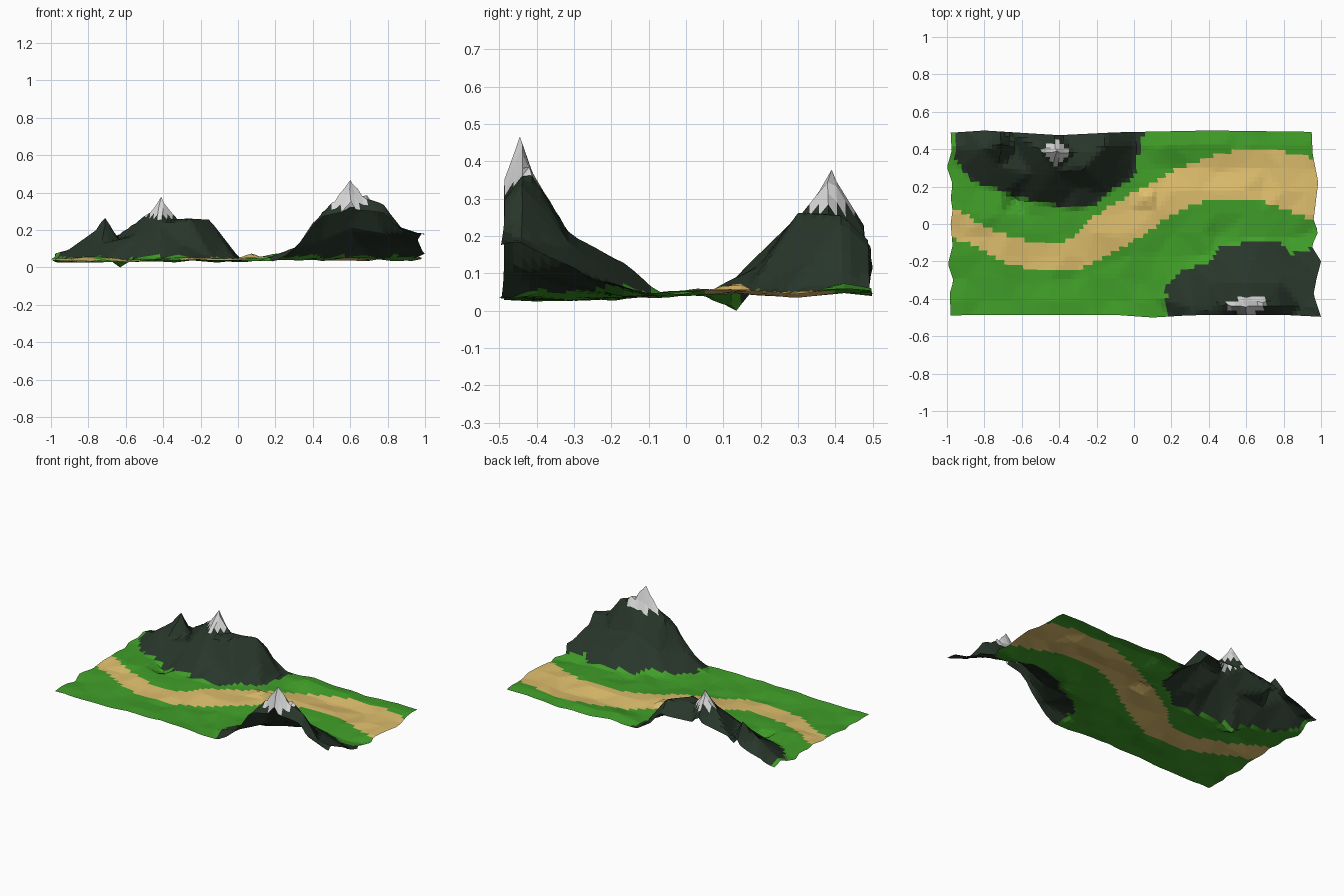
import bpy, random
from mathutils import Vector
from mathutils.geometry import delaunay_2d_cdt
from mathutils.bvhtree import BVHTree

if "Cube" in bpy.data.objects:
    bpy.data.objects.remove(bpy.data.objects["Cube"])

random.seed(4)


def interp(pts, t):
    """Piecewise-linear curve through (t, value) points."""
    if t <= pts[0][0]:
        return pts[0][1]
    for (a, va), (b, vb) in zip(pts, pts[1:]):
        if t <= b:
            return va + (vb - va) * (t - a) / (b - a)
    return pts[-1][1]


def material(name, rgb):
    m = bpy.data.materials.new(name)
    m.diffuse_color = (*rgb, 1)
    m.use_nodes = True
    m.node_tree.nodes["Principled BSDF"].inputs["Base Color"].default_value = m.diffuse_color
    return m


# outlines in plan: the sandy path and the feet of both mountains
path_top = [(-1, .08), (-.9, .06), (-.8, -.02), (-.5, -.11), (-.4, -.1), (-.3, -.05),
            (-.2, .05), (0, .17), (.2, .28), (.4, .36), (.6, .405), (.75, .4), (1, .34)]
path_low = [(-1, -.06), (-.9, -.1), (-.7, -.2), (-.55, -.245), (-.3, -.245), (-.2, -.2),
            (0, -.09), (.2, .05), (.4, .135), (.6, .14), (.75, .1), (1, .01)]
back_foot = [(-.96, .6), (-.95, .33), (-.85, .22), (-.7, .18), (-.6, .14), (-.4, .1),
             (-.2, .1), (-.15, .17), (0, .24), (.03, .4), (.07, .6)]
front_foot = [(.165, -.6), (.175, -.32), (.25, -.25), (.4, -.2), (.45, -.13), (.6, -.1),
              (.77, -.09), (.84, -.16), (.93, -.14), (1, -.03)]
# mean floor height across the valley
floor = [(-.5, .038), (-.4, .034), (-.13, .036), (0, .048), (.15, .05), (.3, .043),
         (.4, .055), (.5, .045)]

# ridge points of the back and front mountains
ridges = [(-.41, .39, .378), (-.50, .40, .275), (-.33, .38, .26), (-.26, .30, .262),
          (-.15, .42, .255), (-.71, .43, .265), (-.63, .40, .15), (-.80, .40, .17),
          (-.90, .40, .10), (-.72, .30, .13), (-.55, .27, .17), (-.42, .28, .235),
          (-.30, .20, .125), (-.08, .34, .14), (-.42, .53, .15), (-.71, .53, .13),
          (-.15, .53, .15), (-.92, .53, .06), (.01, .53, .05),
          (.60, -.445, .467), (.50, -.43, .345), (.69, -.42, .385), (.60, -.395, .325),
          (.60, -.52, .27), (.45, -.42, .295), (.40, -.46, .24), (.31, -.45, .11),
          (.78, -.44, .335), (.89, -.44, .19), (1.03, -.46, .185), (.60, -.31, .205),
          (.78, -.31, .175), (.43, -.31, .13), (.64, -.16, .125), (.80, -.21, .115),
          (1.03, -.30, .10), (.80, -.52, .25), (.42, -.52, .23), (1.03, -.52, .17)]
pts = [Vector(p) for p in ridges]

# foot of each mountain, where the slope meets the valley floor
pts += [Vector((x, interp(back_foot, x) - .01, .05)) for x in (-.93, -.82, -.7, -.55, -.4, -.25, -.14)]
pts += [Vector((x, y, .05)) for x, y in ((-.02, .25), (.0, .33), (.01, .43))]
pts += [Vector((x, interp(front_foot, x) + .02, .05)) for x in (.2, .3, .42, .55, .7, .83)]

# rolling valley floor, kept clear of the mountains
low_tip = Vector((-.63, .135, .0))
pts += [low_tip] + [Vector(p) for p in ((.08, .14, .078), (.2, .42, .075), (-.8, .02, .06))]
for i in range(19):
    for j in range(10):
        x, y = -1.03 + 2.06 * i / 18, -.53 + 1.06 * j / 9
        if 0 < i < 18:
            x += random.uniform(-.025, .025)
        if 0 < j < 9:
            y += random.uniform(-.02, .02)
        if (-.96 < x < .05 and y > interp(back_foot, x) + .01) or \
           (x > .24 and y < interp(front_foot, x) - .01):
            continue
        if min((Vector((x, y)) - p.xy).length for p in pts) > .055:
            pts.append(Vector((x, y, interp(floor, y) + random.uniform(-.01, .01))))

# facet the points, then sample them on a fine sheet
flat, _, tris, ids, _, _ = delaunay_2d_cdt([p.xy for p in pts], [], [], 0, 1e-5)
tree = BVHTree.FromPolygons([(v.x, v.y, pts[k[0]].z) for v, k in zip(flat, ids)], tris)


def height(x, y):
    hit = tree.ray_cast(Vector((x, y, 5)), Vector((0, 0, -1)))[0]
    return hit.z if hit else .04


left = [(-.5, -.98), (-.38, -.985), (-.31, -.965), (-.22, -.995), (-.12, -.97), (0, -.98),
        (.08, -.97), (.14, -.98), (.22, -.97), (.31, -1), (.4, -.975), (.5, -.98)]
right = [(-.5, 1), (-.38, .96), (-.3, .975), (-.2, 1), (-.12, .95), (-.04, .985),
         (.02, .96), (.23, .985), (.38, .955), (.5, .95)]
NX, NY = 80, 40
verts = []
for j in range(NY + 1):
    v = -.5 + j / NY
    for i in range(NX + 1):
        x = interp(left, v) + (interp(right, v) - interp(left, v)) * i / NX
        bottom = interp([(-.98, -.488), (-.1, -.486), (.1, -.5), (.3, -.488), (.8, -.486), (1, -.496)], x)
        top = interp([(-.98, .488), (-.8, .5), (-.4, .475), (-.1, .49), (.4, .5), (1, .492)], x)
        y = bottom + (top - bottom) * j / NY
        verts.append(Vector((x, y, height(x, y))))

# pull the nearest sheet vertex onto each summit and the lowest dip
for p in [q for q in pts if q.z > .26 and abs(q.y) < .48] + [low_tip]:
    near = min(verts, key=lambda w: (w.xy - p.xy).length)
    near.xyz = p
W = NX + 1
faces = [(j * W + i, j * W + i + 1, (j + 1) * W + i + 1, (j + 1) * W + i)
         for j in range(NY) for i in range(NX)]
mesh = bpy.data.meshes.new("mountain_valley")
mesh.from_pydata(verts, [], faces)
terrain = bpy.data.objects.new("mountain_valley", mesh)
bpy.context.collection.objects.link(terrain)

# grass, path, rock and snow by plan position and height
for name, rgb in (("grass_green", (.052, .345, .022)), ("path_sand", (.74, .52, .155)),
                  ("dark_rock", (.021, .037, .023)), ("snow_white", (.7, .7, .7))):
    mesh.materials.append(material(name, rgb))
for f in mesh.polygons:
    x, y, z = f.center
    f.use_smooth = False
    if -.95 < x < .05 and y > interp(back_foot, x):
        f.material_index = 3 if z > .27 and -.53 < x < -.32 and y < .44 else 2
    elif x > .17 and y < interp(front_foot, x):
        f.material_index = 3 if z > .325 and .49 < x < .7 else 2
    elif interp(path_low, x) < y < interp(path_top, x):
        f.material_index = 1
